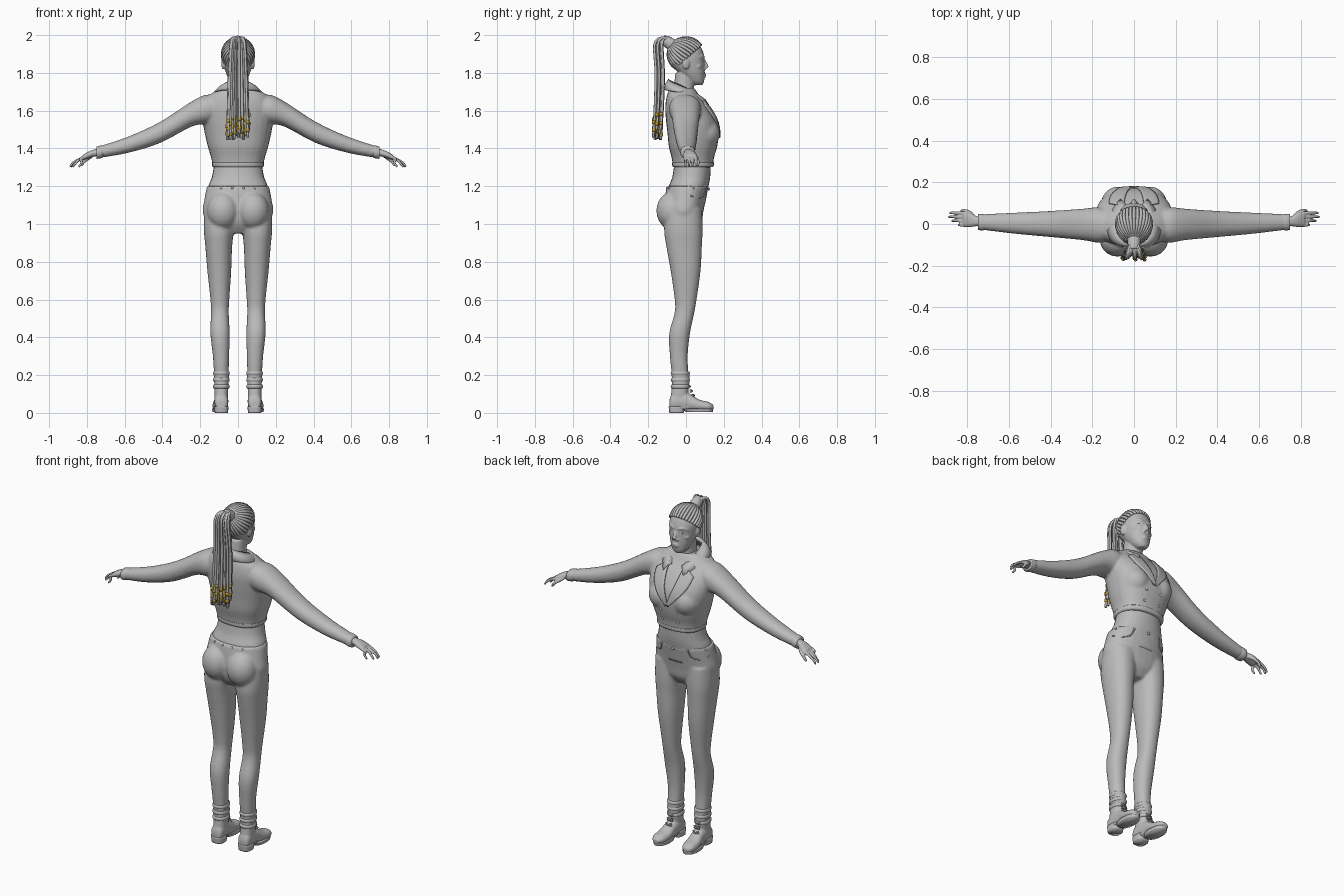
import bpy, bmesh, math, random
from mathutils import Vector, Matrix
from mathutils.bvhtree import BVHTree

random.seed(4)
if "Cube" in bpy.data.objects:
    bpy.data.objects.remove(bpy.data.objects["Cube"])


def material(name, colour):
    m = bpy.data.materials.new(name)
    m.use_nodes = True
    m.diffuse_color = colour
    m.node_tree.nodes["Principled BSDF"].inputs["Base Color"].default_value = colour
    return m


GREY = material("plain grey", (0.5, 0.5, 0.5, 1))
GOLD = material("gold", (0.5, 0.32, 0.03, 1))


def spline(rows, steps=4):
    """Smooth curve through rows of any length."""
    rows = [Vector(r) for r in rows]
    out = []
    for i in range(len(rows) - 1):
        a, b, c, d = rows[max(i - 1, 0)], rows[i], rows[i + 1], rows[min(i + 2, len(rows) - 1)]
        for s in range(steps):
            t = s / steps
            out.append(b + (c - a) * (t / 2) + (a * 2 - b * 5 + c * 4 - d) * (t * t / 2)
                       + (b * 3 - a - c * 3 + d) * (t ** 3 / 2))
    return out + [rows[-1]]


def skin_rings(bm, rings):
    """Bridge rings of points and cap both ends."""
    loops = [[bm.verts.new(p) for p in ring] for ring in rings]
    n = len(loops[0])
    for a, b in zip(loops, loops[1:]):
        for i in range(n):
            bm.faces.new((a[i], a[(i + 1) % n], b[(i + 1) % n], b[i]))
    bm.faces.new(loops[0])
    bm.faces.new(loops[-1])


def loft(bm, rows, axis="Z", power=2.2, side=1, n=28):
    """Rows hold position on axis, two centre offsets and two radii."""
    place = {"X": lambda t, u, v: (t * side, u, v),
             "Y": lambda t, u, v: (u * side, t, v),
             "Z": lambda t, u, v: (u * side, v, t)}[axis]
    bend = lambda w: math.copysign(abs(w) ** (2 / power), w)
    rings = []
    for t, cu, cv, ru, rv in spline(rows):
        angles = [math.tau * i / n for i in range(n)]
        rings.append([place(t, cu + ru * bend(math.cos(a)), cv + rv * bend(math.sin(a))) for a in angles])
    skin_rings(bm, rings)


def tube(bm, path, r0, r1=None, side=1, n=8, steps=4):
    pts = [Vector((p[0] * side, p[1], p[2])) for p in spline(path, steps)]
    r1 = r0 if r1 is None else r1
    u, rings = None, []
    for i, p in enumerate(pts):
        d = (pts[min(i + 1, len(pts) - 1)] - pts[max(i - 1, 0)]).normalized()
        u = d.orthogonal() if u is None else u - d * u.dot(d)
        u.normalize()
        w, r = d.cross(u), r0 + (r1 - r0) * i / (len(pts) - 1)
        rings.append([p + (u * math.cos(math.tau * k / n) + w * math.sin(math.tau * k / n)) * r for k in range(n)])
    skin_rings(bm, rings)


def ball(bm, centre, radii, side=1):
    x, y, z = centre
    m = Matrix.Translation((x * side, y, z)) @ Matrix.Diagonal((*radii, 1))
    bmesh.ops.create_uvsphere(bm, u_segments=20, v_segments=12, radius=1, matrix=m)


def sheet(bm, rows):
    grid = [[bm.verts.new(p) for p in row] for row in rows]
    for a, b in zip(grid, grid[1:]):
        for i in range(len(a) - 1):
            bm.faces.new((a[i], a[i + 1], b[i + 1], b[i]))


def finish(name, bm, mat=GREY, voxel=0, thick=0):
    bmesh.ops.recalc_face_normals(bm, faces=bm.faces)
    for f in bm.faces:
        f.smooth = True
    me = bpy.data.meshes.new(name)
    bm.to_mesh(me)
    bm.free()
    me.materials.append(mat)
    ob = bpy.data.objects.new(name, me)
    bpy.context.collection.objects.link(ob)
    if voxel:
        mod = ob.modifiers.new("blend", "REMESH")
        mod.mode, mod.voxel_size, mod.use_smooth_shade = "VOXEL", voxel, True
        mod = ob.modifiers.new("soften", "SMOOTH")
        mod.factor, mod.iterations = 0.5, 4
    if thick:
        mod = ob.modifiers.new("thickness", "SOLIDIFY")
        mod.thickness, mod.offset = thick, 0
    return ob


SIDES = (1, -1)

# Cropped jacket with sleeves
bm = bmesh.new()
loft(bm, [(1.3, 0, .037, .132, .106), (1.35, 0, .036, .142, .112), (1.41, 0, .037, .16, .128),
          (1.48, 0, .038, .176, .136), (1.55, 0, .028, .187, .134), (1.62, 0, .006, .185, .116),
          (1.68, 0, -.015, .155, .086), (1.72, 0, -.02, .09, .066)], power=2.4)
for s in SIDES:
    ball(bm, (.078, .09, 1.48), (.082, .09, .085), s)
    loft(bm, [(.1, -.01, 1.61, .07, .065), (.17, -.005, 1.607, .085, .077), (.25, -.002, 1.58, .075, .066),
              (.41, 0, 1.486, .062, .056), (.58, .004, 1.42, .05, .043), (.745, .01, 1.378, .036, .03)], "X", side=s)
jacket = finish("jacket", bm, voxel=.008)
bpy.context.view_layer.update()
surface = BVHTree.FromObject(jacket, bpy.context.evaluated_depsgraph_get())


def on_chest(x, z, lift=.005):
    hit = surface.ray_cast(Vector((x, 1, z)), Vector((0, -1, 0)))[0]
    hit = hit or surface.find_nearest(Vector((x, .1, z)))[0]
    return (x, hit.y + lift, z)


# Jacket hem and cuffs
bm = bmesh.new()
loft(bm, [(1.302, 0, .037, .133, .106), (1.31, 0, .037, .137, .11), (1.325, 0, .037, .137, .11)], power=2.4)
for s in SIDES:
    loft(bm, [(.715, .009, 1.384, .037, .032), (.73, .009, 1.381, .04, .034), (.75, .01, 1.377, .038, .032)], "X", side=s)
finish("hem_and_cuffs", bm)

# Notched lapels lying on the chest
bm = bmesh.new()
for s in SIDES:
    inner = spline([(.05, 1.675), (.035, 1.58), (-.005, 1.46)], 6)
    outer = spline([(.12, 1.63), (.1, 1.56), (.01, 1.455)], 6)
    sheet(bm, [[on_chest(s * p.x, p.y) for p in (a.lerp(b, k / 6) for k in range(7))] for a, b in zip(inner, outer)])
finish("lapels", bm, thick=.008)

# Turned-down collar open at the front
bm = bmesh.new()
rows = []
for i in range(33):
    a = math.radians(150) * (i / 16 - 1)
    k = abs(i / 16 - 1)
    top = Vector((.068 * math.sin(a), -.02 - (.072 + .05 * k) * math.cos(a), 1.765 - .1 * k * k))
    low = Vector((.127 * math.sin(a), -.02 - (.09 + .07 * k) * math.cos(a), 1.71 - .08 * k ** 3))
    rows.append([top + Vector((0, 0, -.03)), top, top.lerp(low, .5) + Vector((0, 0, .008)), low])
sheet(bm, rows)
finish("collar", bm, thick=.008)

# Double row of buttons
bm = bmesh.new()
for s in SIDES:
    for z in (1.36, 1.42):
        ball(bm, on_chest(s * .05, z, .001), (.008, .004, .008))
finish("jacket_buttons", bm)

# Bare waist
bm = bmesh.new()
loft(bm, [(1.1, 0, .0, .15, .1), (1.19, 0, .012, .158, .105), (1.25, 0, .028, .138, .1), (1.33, 0, .036, .124, .096)])
finish("waist", bm)

# Trousers: pelvis, seat and legs
bm = bmesh.new()
loft(bm, [(.95, 0, -.015, .07, .06), (1, 0, -.014, .15, .094), (1.06, 0, -.013, .186, .104),
          (1.13, 0, -.004, .178, .109), (1.2, 0, .009, .165, .111)])
for s in SIDES:
    ball(bm, (.08, -.075, 1.07), (.085, .082, .1), s)
    loft(bm, [(1.08, .095, -.01, .085, .095), (.97, .101, -.014, .08, .102), (.88, .102, -.01, .071, .094),
              (.75, .099, -.002, .063, .079), (.6, .096, -.002, .05, .058), (.53, .096, -.008, .047, .052),
              (.42, .095, -.034, .051, .055), (.3, .09, -.038, .043, .047), (.19, .088, -.03, .038, .044)], side=s)
finish("trousers", bm, voxel=.008)

# Pocket seams, rivets and fly button
bm = bmesh.new()
for s in SIDES:
    tube(bm, [(.085, .104, 1.19), (.1, .092, 1.15), (.14, .065, 1.135), (.172, .025, 1.15)], .004, side=s)
    for x, y in ((.03, -.1), (.09, -.088), (.085, .105), (.158, .04)):
        ball(bm, (x, y, 1.19), (.006, .006, .006), s)
ball(bm, (0, .121, 1.185), (.009, .005, .009))
finish("trouser_trim", bm)

# Ankle boots
bm = bmesh.new()
for s in SIDES:
    loft(bm, [(.05, .088, -.04, .036, .044), (.1, .088, -.034, .036, .045), (.16, .088, -.028, .038, .046),
              (.215, .088, -.03, .042, .048)], side=s)
    loft(bm, [(-.088, .088, .045, .018, .02), (-.075, .088, .055, .034, .042), (-.03, .088, .062, .037, .052),
              (.02, .09, .055, .037, .045), (.07, .094, .04, .041, .03), (.12, .097, .034, .036, .024),
              (.145, .098, .03, .016, .012)], "Y", side=s)
finish("boots", bm, voxel=.005)

# Boot soles, heels, cuffs, straps and laces
bm = bmesh.new()
for s in SIDES:
    loft(bm, [(.0, .088, -.05, .035, .038), (.035, .088, -.05, .038, .042)], side=s, power=3)
    loft(bm, [(.004, .095, .07, .04, .072), (.022, .095, .065, .043, .08)], side=s)
    loft(bm, [(.02, .09, -.01, .03, .06), (.034, .09, -.01, .034, .07)], side=s)
    for z in (.14, .175, .21):
        loft(bm, [(z - .01, .088, -.03, .041, .047), (z, .088, -.03, .044, .051), (z + .01, .088, -.03, .041, .047)], side=s)
    for i in range(5):
        y, z = .045 - .011 * i, .086 + .024 * i
        for w in SIDES:
            tube(bm, [(.088 - w * .018, y - .012, z), (.088, y, z + .006), (.088 + w * .018, y - .012, z + .012)], .004, side=s)
finish("boot_trim", bm)

# Hands: palm, four fingers and thumb
bm = bmesh.new()
for s in SIDES:
    loft(bm, [(.72, .01, 1.383, .024, .02), (.76, .014, 1.376, .025, .019), (.79, .02, 1.366, .036, .018),
              (.82, .022, 1.352, .036, .014)], "X", side=s)
    for i, reach in enumerate((.845, .875, .89, .885)):
        y = -.006 + .019 * i
        tube(bm, [(.805, y, 1.357), (.835, y + .002, 1.345), (reach - .018, y + .003, 1.325), (reach, y + .002, 1.302)],
             .0095, .006, side=s)
    tube(bm, [(.765, .028, 1.37), (.79, .055, 1.35), (.815, .064, 1.33), (.83, .062, 1.308)], .012, .007, side=s)
finish("hands", bm, voxel=.004)

# Head, neck and face
bm = bmesh.new()
loft(bm, [(1.66, 0, -.015, .062, .06), (1.72, 0, -.012, .051, .053), (1.8, 0, -.002, .05, .054)])
loft(bm, [(1.735, 0, .062, .022, .024), (1.755, 0, .052, .043, .044), (1.8, 0, .03, .064, .069),
          (1.85, 0, .008, .076, .091), (1.9, 0, .001, .08, .093), (1.95, 0, -.003, .066, .074),
          (1.98, 0, -.004, .035, .04)])
tube(bm, [(0, .09, 1.872), (0, .102, 1.85), (0, .11, 1.826)], .008, .013)
for z in (1.781, 1.792):
    ball(bm, (0, .095, z), (.022, .011, .007))
ball(bm, (0, .078, 1.75), (.02, .015, .013))
for s in SIDES:
    ball(bm, (.013, .1, 1.822), (.008, .009, .007), s)
    tube(bm, [(.012, .092, 1.882), (.035, .087, 1.888), (.058, .064, 1.88)], .008, side=s)
    ball(bm, (.042, .06, 1.835), (.024, .024, .018), s)
    ball(bm, (.077, .0, 1.85), (.012, .02, .032), s)
finish("head", bm, voxel=.004)

# Eyes
bm = bmesh.new()
for s in SIDES:
    ball(bm, (.032, .08, 1.863), (.014, .012, .007), s)
finish("eyes", bm)

# Braided rows swept over the skull to the tie
bm = bmesh.new()
tie, ahead, across = Vector((0, -.8, .6)), Vector((0, .6, .8)), Vector((1, 0, 0))
for i in range(30):
    a = math.tau * i / 30
    far = math.radians(102 + 10 * math.cos(a))
    path = []
    for k in range(9):
        t = far * (1 - k * .11)
        d = tie * math.cos(t) + (ahead * math.cos(a) + across * math.sin(a)) * math.sin(t)
        path.append((d.x * .083, d.y * .094, 1.897 + d.z * .088))
    tube(bm, path, .008, .009, steps=2)
ball(bm, (0, -.005, 1.9), (.08, .088, .086))
finish("hair_rows", bm)

# Hair tie
bm = bmesh.new()
tube(bm, [(0, -.07, 1.945), (0, -.1, 1.965), (0, -.122, 1.972)], .034, .026, n=16)
finish("hair_tie", bm)

# Ponytail braids with gold beads near the ends
braids, beads = bmesh.new(), bmesh.new()
for i in range(22):
    x = -.052 + .104 * i / 21
    y = -.143 + random.uniform(-.022, .022)
    end = random.uniform(1.44, 1.5)
    tube(braids, [(x * .3, -.09, 1.955), (x * .5, -.115 + (y + .14) * .5, 1.985), (x * .75, y - .002, 1.95),
                  (x * .9, y + .005, 1.8), (x, y, 1.62), (x * 1.1, y - .009, end)], .0075, .007)
    for k in range(2):
        z = end + .025 + k * .045 + random.uniform(0, .015)
        p = (x * 1.08, y - .007, z)
        tube(beads, [(*p[:2], z - .009), p, (*p[:2], z + .009)], .0095, n=10, steps=1)
finish("ponytail", braids)
finish("braid_beads", beads, GOLD)
